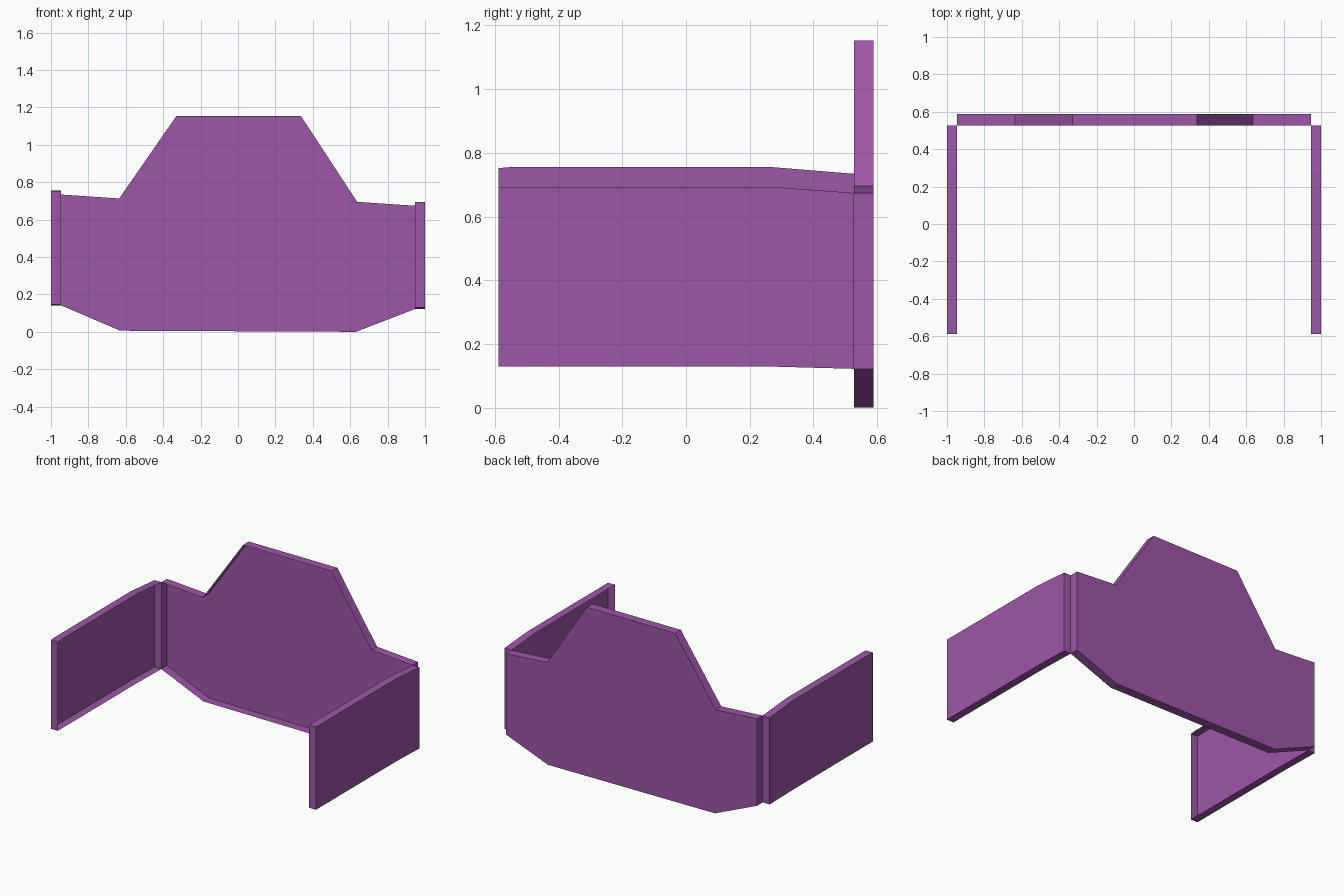
import bpy
import bmesh
from mathutils import Vector

if "Cube" in bpy.data.objects:
    bpy.data.objects.remove(bpy.data.objects["Cube"])

purple = bpy.data.materials.new("purple")
purple.diffuse_color = (0.34, 0.095, 0.39, 1)
purple.use_nodes = True
purple.node_tree.nodes["Principled BSDF"].inputs["Base Color"].default_value = purple.diffuse_color


def panel(name, profile, axis, outer, inner):
    """Thick panel from a flat (u, z) profile; the inner side stays open."""
    bm = bmesh.new()
    if axis == "y":
        verts = [bm.verts.new((u, outer, z)) for u, z in profile]
        offset = Vector((0, inner - outer, 0))
    else:
        verts = [bm.verts.new((outer, u, z)) for u, z in profile]
        offset = Vector((inner - outer, 0, 0))
    face = bm.faces.new(verts)
    ext = bmesh.ops.extrude_face_region(bm, geom=[face], use_keep_orig=True)
    moved = [g for g in ext["geom"] if isinstance(g, bmesh.types.BMVert)]
    inner_faces = [g for g in ext["geom"] if isinstance(g, bmesh.types.BMFace)]
    bmesh.ops.translate(bm, verts=moved, vec=offset)
    bmesh.ops.recalc_face_normals(bm, faces=bm.faces)
    bmesh.ops.delete(bm, geom=inner_faces, context="FACES_ONLY")
    mesh = bpy.data.meshes.new(name)
    bm.to_mesh(mesh)
    bm.free()
    mesh.materials.append(purple)
    obj = bpy.data.objects.new(name, mesh)
    bpy.context.collection.objects.link(obj)
    return obj


# Tall back panel with raised middle and chamfered lower corners
panel("back_panel", [
    (-0.947, 0.734), (-0.947, 0.142), (-0.63, 0.006), (0.63, 0.0),
    (0.947, 0.122), (0.947, 0.674), (0.637, 0.695),
    (0.337, 1.153), (-0.33, 1.153), (-0.635, 0.713)], "y", 0.588, 0.527)

# Side panels, dipping slightly where they meet the back
panel("left_side_panel", [
    (-0.588, 0.147), (0.27, 0.147), (0.527, 0.142),
    (0.527, 0.734), (0.27, 0.755), (-0.55, 0.755), (-0.588, 0.752)],
    "x", -1.0, -0.947)
panel("right_side_panel", [
    (-0.588, 0.129), (0.27, 0.129), (0.527, 0.122),
    (0.527, 0.674), (0.27, 0.693), (-0.588, 0.693)],
    "x", 1.0, 0.947)
